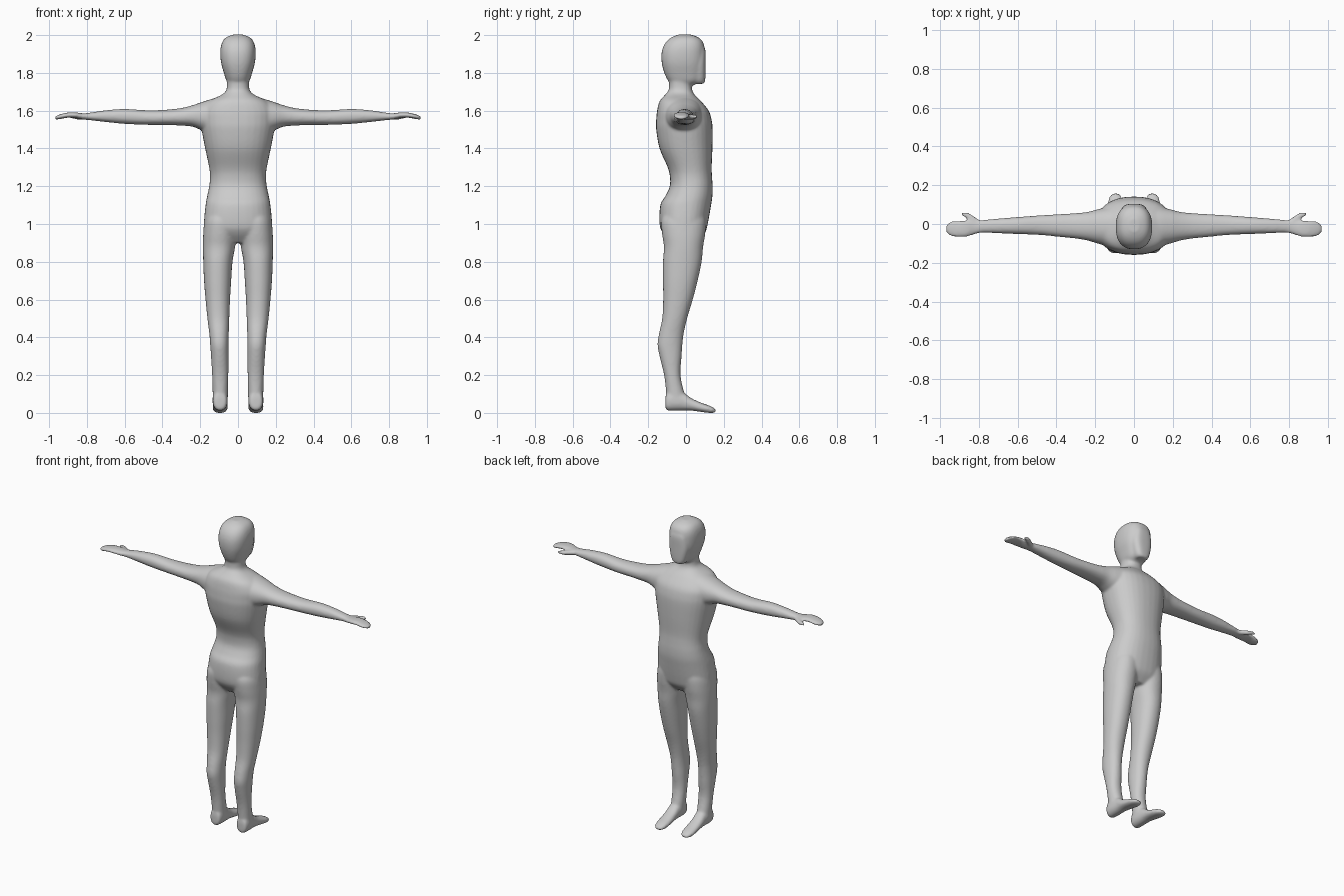
import bpy, bmesh, math
from mathutils import Vector

grey = bpy.data.materials.new("plain grey")
grey.diffuse_color = (0.6, 0.6, 0.6, 1)

bm = bmesh.new()


def spline(rows, steps=5):
    """Catmull-Rom interpolation between section rows."""
    out = []
    for i in range(len(rows) - 1):
        a, b, c, d = (rows[max(0, min(len(rows) - 1, i + k))] for k in (-1, 0, 1, 2))
        for s in range(steps):
            t = s / steps
            out.append([0.5 * (2 * q + (r - p) * t + (2 * p - 5 * q + 4 * r - w) * t * t
                               + (3 * q - p - 3 * r + w) * t ** 3)
                        for p, q, r, w in zip(a, b, c, d)])
    return out + [rows[-1]]


def loft(axis, rows, power=2.0, side=1, n=32):
    """Rows: position, min/max of first cross axis, min/max of second."""
    rings = []
    for t, u0, u1, v0, v1 in spline(rows):
        ring = []
        for k in range(n):
            a = 2 * math.pi * k / n
            c, s = math.cos(a), math.sin(a)
            u = (u0 + u1) / 2 + (u1 - u0) / 2 * math.copysign(abs(c) ** (2 / power), c)
            v = (v0 + v1) / 2 + (v1 - v0) / 2 * math.copysign(abs(s) ** (2 / power), s)
            p = {"z": (u, v, t), "x": (t, u, v), "y": (u, t, v)}[axis]
            ring.append(bm.verts.new((p[0] * side, p[1], p[2])))
        rings.append(ring)
    for r, q in zip(rings, rings[1:]):
        for k in range(n):
            bm.faces.new((r[k], r[(k + 1) % n], q[(k + 1) % n], q[k]))
    bm.faces.new(rings[0][::-1])
    bm.faces.new(rings[-1])


# Torso and neck
loft("z", [
    (0.90, -.11, .11, -.08, .06), (0.95, -.175, .175, -.122, .10),
    (1.00, -.181, .181, -.14, .115), (1.10, -.172, .172, -.136, .133),
    (1.15, -.163, .163, -.108, .14), (1.20, -.153, .153, -.086, .141),
    (1.25, -.148, .148, -.085, .138), (1.30, -.153, .153, -.097, .136),
    (1.40, -.174, .174, -.14, .14), (1.50, -.193, .193, -.158, .141),
    (1.55, -.198, .198, -.158, .136), (1.60, -.195, .195, -.153, .12),
    (1.65, -.155, .155, -.14, .08), (1.685, -.085, .085, -.11, .045),
    (1.71, -.062, .062, -.092, .033), (1.75, -.058, .058, -.09, .03),
    (1.80, -.058, .058, -.09, .03)], 2.3)

# Head: skull loft plus a jaw reaching forward
loft("z", [
    (1.735, -.045, .045, -.07, .04), (1.76, -.062, .062, -.096, .08),
    (1.80, -.075, .075, -.115, .092), (1.85, -.089, .089, -.128, .098),
    (1.90, -.094, .094, -.13, .099), (1.94, -.091, .091, -.12, .097),
    (1.97, -.08, .08, -.10, .086), (1.99, -.06, .06, -.073, .062),
    (2.003, -.025, .025, -.04, .025)], 2.4)
loft("z", [
    (1.742, -.03, .03, .02, .09), (1.75, -.042, .042, .0, .099),
    (1.78, -.055, .055, .0, .103), (1.85, -.068, .068, .0, .104),
    (1.92, -.06, .06, .0, .103), (1.95, -.05, .05, .0, .09)], 3)

for s in (1, -1):
    # Leg
    loft("z", [
        (0.05, .055, .134, -.105, .0), (0.10, .053, .134, -.105, -.008),
        (0.20, .051, .137, -.116, -.029), (0.30, .050, .143, -.14, -.023),
        (0.36, .050, .147, -.151, -.019), (0.42, .049, .152, -.143, -.012),
        (0.50, .046, .162, -.126, .006), (0.60, .042, .172, -.121, .036),
        (0.70, .036, .180, -.122, .062), (0.80, .029, .184, -.122, .083),
        (0.88, .015, .186, -.117, .091), (0.95, .008, .184, -.127, .102),
        (1.02, .006, .176, -.13, .105), (1.08, .03, .15, -.10, .09)], 2.15, s)
    # Foot
    loft("y", [
        (-.109, .075, .115, .025, .08), (-.10, .060, .130, .013, .11),
        (-.06, .054, .135, .012, .12), (-.01, .056, .133, .013, .105),
        (.03, .056, .134, .012, .077), (.08, .055, .135, .005, .054),
        (.12, .057, .133, .0, .040), (.145, .066, .124, .0, .028),
        (.159, .082, .108, .003, .016)], 2.3, s)
    # Arm, flaring into the shoulder
    loft("x", [
        (.05, -.12, .09, 1.46, 1.675), (.12, -.118, .09, 1.47, 1.667),
        (.19, -.100, .075, 1.495, 1.646), (.24, -.085, .062, 1.515, 1.629),
        (.30, -.075, .056, 1.521, 1.614), (.38, -.067, .051, 1.524, 1.605),
        (.48, -.057, .045, 1.525, 1.602), (.60, -.052, .036, 1.530, 1.609),
        (.70, -.048, .028, 1.540, 1.602), (.78, -.045, .021, 1.549, 1.590),
        (.82, -.053, .021, 1.553, 1.586), (.86, -.066, .019, 1.561, 1.591),
        (.90, -.068, .017, 1.563, 1.590), (.94, -.064, .014, 1.556, 1.581),
        (.962, -.050, .000, 1.553, 1.573), (.970, -.035, -.015, 1.555, 1.569)], 2.2, s)
    # Thumb
    loft("x", [
        (.785, -.02, .012, 1.555, 1.58), (.82, .0, .036, 1.552, 1.582),
        (.85, .020, .056, 1.553, 1.580), (.875, .036, .062, 1.557, 1.578),
        (.892, .044, .057, 1.561, 1.573)], 2, s)

bmesh.ops.recalc_face_normals(bm, faces=bm.faces)
mesh = bpy.data.meshes.new("body")
bm.to_mesh(mesh)
bm.free()
mesh.materials.append(grey)
body = bpy.data.objects.new("body", mesh)
bpy.context.collection.objects.link(body)

# Fuse the parts into one skin and soften the joins
remesh = body.modifiers.new("fuse", "REMESH")
remesh.mode = "VOXEL"
remesh.voxel_size = 0.007
remesh.use_smooth_shade = True
soften = body.modifiers.new("soften", "SMOOTH")
soften.factor = 0.5
soften.iterations = 10
